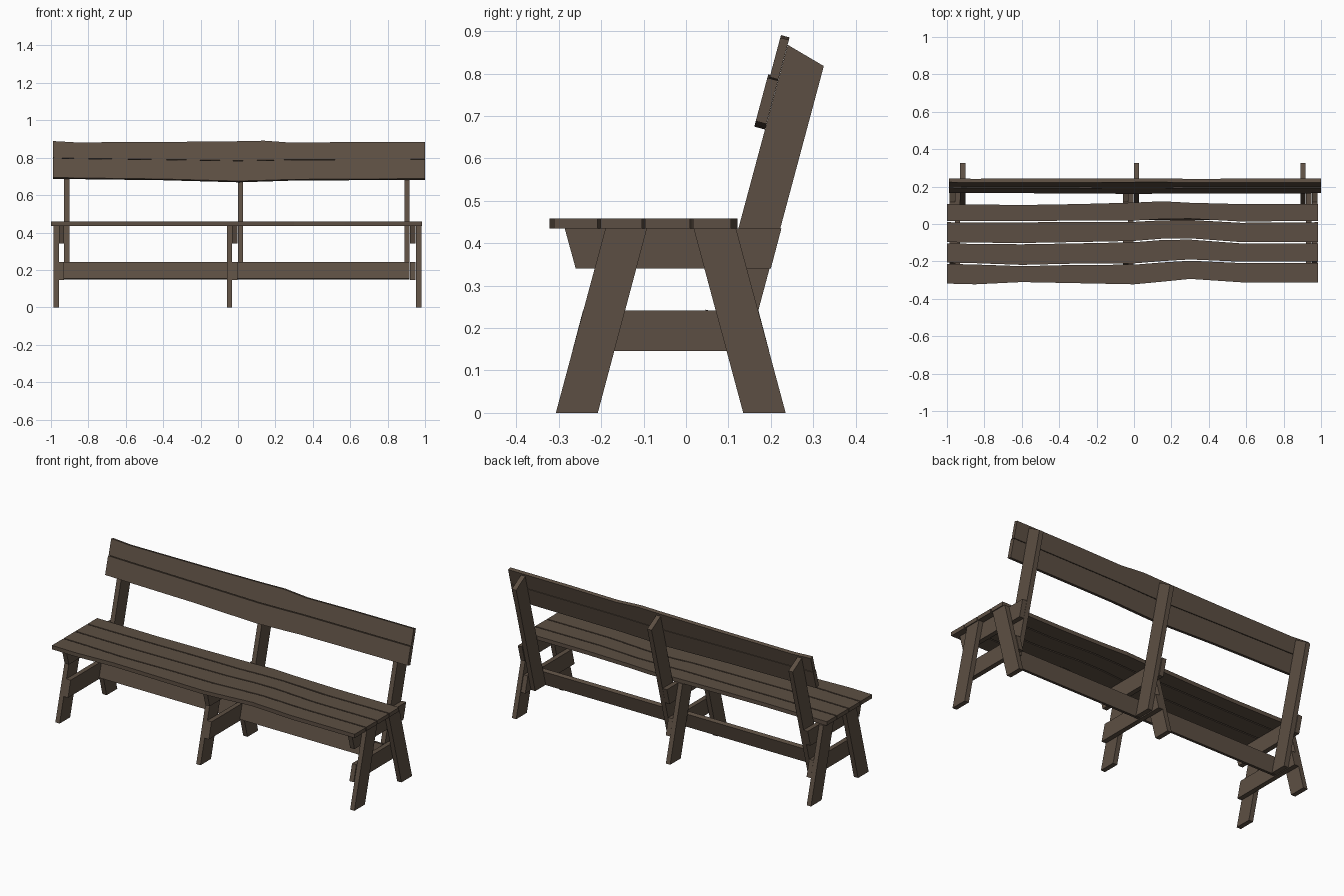
import bpy, bmesh, math
from mathutils import Matrix, Vector

cube = bpy.data.objects.get("Cube")
if cube:
    bpy.data.objects.remove(cube, do_unlink=True)

# Weathered wood colour
wood = bpy.data.materials.new("weathered brown wood")
wood.use_nodes = True
colour = (0.108, 0.078, 0.056, 1.0)
wood.diffuse_color = colour
wood.node_tree.nodes["Principled BSDF"].inputs["Base Color"].default_value = colour


def plane_matrix(u, v, w, origin):
    """Matrix sending local axes to u, v, w and the local origin to origin."""
    matrix = Matrix((u, v, w)).transposed().to_4x4()
    matrix.translation = Vector(origin)
    return matrix


def prism(name, outline, thickness, matrix):
    """Extrude a flat outline by thickness along its local normal."""
    bm = bmesh.new()
    face = bm.faces.new([bm.verts.new((u, v, 0)) for u, v in outline])
    extruded = bmesh.ops.extrude_face_region(bm, geom=[face])
    top = [g for g in extruded["geom"] if isinstance(g, bmesh.types.BMVert)]
    bmesh.ops.translate(bm, verts=top, vec=(0, 0, thickness))
    bmesh.ops.transform(bm, matrix=matrix, verts=bm.verts)
    bmesh.ops.recalc_face_normals(bm, faces=bm.faces)
    mesh = bpy.data.meshes.new(name)
    bm.to_mesh(mesh)
    bm.free()
    mesh.materials.append(wood)
    obj = bpy.data.objects.new(name, mesh)
    bpy.context.collection.objects.link(obj)
    return obj


def plank(name, stations, lower, upper, gap, thickness, matrix):
    """Board with wavy long edges, trimmed by half a gap on each side."""
    outline = [(x, v + gap / 2) for x, v in zip(stations, lower)]
    outline += [(x, v - gap / 2) for x, v in reversed(list(zip(stations, upper)))]
    return prism(name, outline, thickness, matrix)


def side_board(name, outline, x, thickness):
    """Board cut to a (y, z) side outline."""
    return prism(name, outline, thickness,
                 plane_matrix((0, 1, 0), (0, 0, 1), (1, 0, 0), (x, 0, 0)))


# Side outlines of the trestle boards
front_leg = [(-0.307, 0), (-0.208, 0), (-0.092, 0.435), (-0.19, 0.435)]
back_leg = [(0.135, 0), (0.235, 0), (0.118, 0.435), (0.018, 0.435)]
seat_bearer = [(-0.26, 0.34), (0.2, 0.34), (0.225, 0.435), (-0.286, 0.435)]
lower_brace = [(-0.268, 0.146), (0.196, 0.146), (0.171, 0.241), (-0.243, 0.241)]
back_post = [(0.047, 0.15), (0.146, 0.15), (0.325, 0.818), (0.24, 0.868)]

# Three trestles: x of the leg, bearer and post layers
trestles = {
    "right": (-0.986, -0.958, -0.929),
    "middle": (-0.06, -0.032, -0.001),
    "left": (0.952, 0.92, 0.889),
}
board = 0.028
for side, (leg_x, bearer_x, post_x) in trestles.items():
    side_board(side + "_front_leg", front_leg, leg_x, board)
    side_board(side + "_back_leg", back_leg, leg_x, board)
    side_board(side + "_seat_bearer", seat_bearer, bearer_x, board)
    side_board(side + "_lower_brace", lower_brace, bearer_x, board)
    side_board(side + "_back_post", back_post, post_x, board)

# Seat planks between wavy seams, front to back
seat_x = [-1, -0.85, -0.6, -0.3, 0, 0.15, 0.3, 0.57, 0.985]
seams = [
    [-0.322, -0.326, -0.314, -0.32, -0.326, -0.312, -0.297, -0.315, -0.315],
    [-0.21, -0.213, -0.222, -0.215, -0.214, -0.202, -0.193, -0.205, -0.205],
    [-0.1, -0.103, -0.105, -0.1, -0.094, -0.082, -0.08, -0.1, -0.1],
    [0.013, 0.012, 0.012, 0.015, 0.015, 0.023, 0.025, 0.01, 0.013],
    [0.11, 0.108, 0.105, 0.11, 0.118, 0.125, 0.117, 0.11, 0.11],
]
seat_plane = Matrix.Translation((0, 0, 0.435))
for i, (lower, upper) in enumerate(zip(seams, seams[1:])):
    plank(f"seat_plank_{i + 1}", seat_x, lower, upper, 0.007, 0.023, seat_plane)

# Leaning plane along the front of the back posts
lean = math.radians(15)
s, c = math.sin(lean), math.cos(lean)
back_plane = plane_matrix((1, 0, 0), (0, s, c), (0, -c, s), (0, 0.007, 0))


def up_slope(heights):
    return [z / c for z in heights]


# Backrest planks
back_x = [-0.99, -0.87, -0.4, 0, 0.14, 0.29, 0.6, 1]
bottom = up_slope([0.686, 0.684, 0.678, 0.667, 0.671, 0.676, 0.678, 0.68])
middle = up_slope([0.793, 0.79, 0.784, 0.778, 0.78, 0.783, 0.784, 0.785])
top = up_slope([0.885, 0.878, 0.88, 0.884, 0.887, 0.876, 0.88, 0.881])
plank("lower_back_plank", back_x, bottom, middle, 0.003, 0.026, back_plane)
plank("upper_back_plank", back_x, middle, top, 0.003, 0.021, back_plane)

# Long stretcher fixed to the feet of the posts
ends = [-0.929, 0.917]
plank("long_stretcher", ends, up_slope([0.148] * 2), up_slope([0.237] * 2),
      0, 0.025, back_plane)
